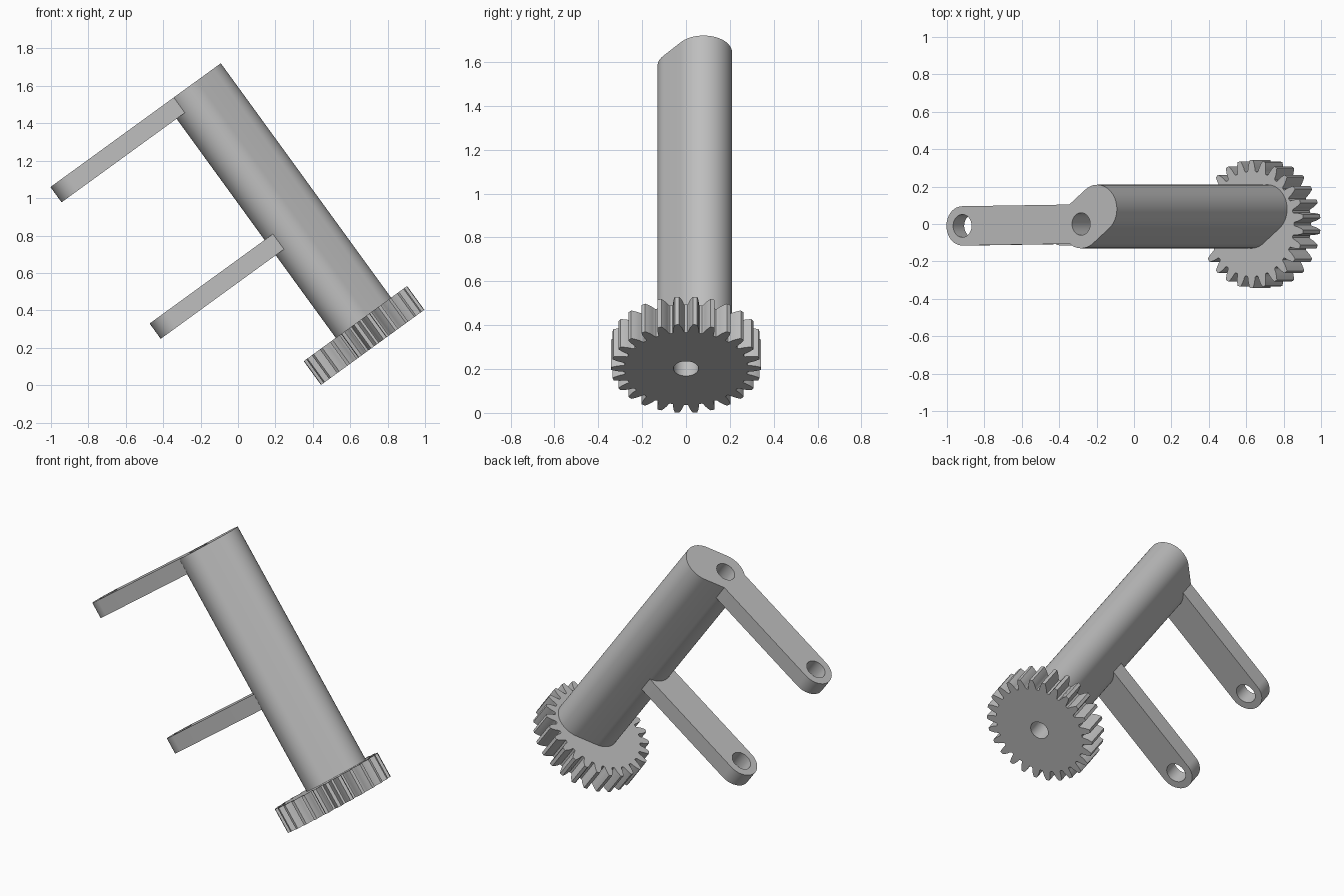
import bpy, bmesh
from math import sin, cos, pi, atan2, asin, radians, hypot
from mathutils import Matrix, Vector

cube = bpy.data.objects.get("Cube")
if cube:
    bpy.data.objects.remove(cube, do_unlink=True)

grey = bpy.data.materials.new("plain grey")
grey.use_nodes = True
colour = (0.52, 0.52, 0.52, 1)
grey.diffuse_color = colour
grey.node_tree.nodes["Principled BSDF"].inputs["Base Color"].default_value = colour

# The whole assembly leans about y, pivoting on the gear's lower centre
LEAN = Matrix.Translation((0.72, 0, 0.202)) @ Matrix.Rotation(radians(-36), 4, 'Y')

GEAR_TOP, BODY_TOP = 0.157, 1.706
BODY_R, ARM_R, BORE_R = 0.13, 0.105, 0.06
BODY_END = (0.106, 0.08)
ARM_END = (-0.785, -0.01)


def arc(centre, r, a0, a1, n=32):
    """Points along an arc, both ends included."""
    angles = [a0 + (a1 - a0) * i / n for i in range(n + 1)]
    return [(centre[0] + r * cos(a), centre[1] + r * sin(a)) for a in angles]


def circle(centre, r):
    return arc(centre, r, 0, 2 * pi, 48)[:-1]


def prism(name, outline, hole, z0, z1):
    """Extrude an outline with a round hole from z0 to z1."""
    bm = bmesh.new()
    edges = []
    for loop in (outline, hole):
        vs = [bm.verts.new((x, y, z0)) for x, y in loop]
        edges += [bm.edges.new((vs[i - 1], vs[i])) for i in range(len(vs))]
    bmesh.ops.triangle_fill(bm, edges=edges, use_beauty=True, normal=(0, 0, 1))
    top = bmesh.ops.extrude_face_region(bm, geom=bm.faces[:], use_keep_orig=True)
    moved = [g for g in top["geom"] if isinstance(g, bmesh.types.BMVert)]
    bmesh.ops.translate(bm, verts=moved, vec=Vector((0, 0, z1 - z0)))
    bmesh.ops.recalc_face_normals(bm, faces=bm.faces[:])
    mesh = bpy.data.meshes.new(name)
    bm.to_mesh(mesh)
    bm.free()
    mesh.materials.append(grey)
    ob = bpy.data.objects.new(name, mesh)
    bpy.context.collection.objects.link(ob)
    ob.matrix_world = LEAN
    bpy.ops.object.select_all(action='DESELECT')
    ob.select_set(True)
    bpy.context.view_layer.objects.active = ob
    bpy.ops.object.shade_smooth_by_angle(angle=radians(25))
    return ob


# Gear: radius and half-angle of one tooth flank, mirrored and repeated
TEETH = 26
flank = [(0.281, 0.098), (0.287, 0.084), (0.302, 0.074),
         (0.318, 0.060), (0.333, 0.042), (0.343, 0.029)]
tooth = [(r, -a) for r, a in flank] + [(r, a) for r, a in reversed(flank)]
gear_outline = []
for k in range(TEETH):
    mid = (k + 0.5) * 2 * pi / TEETH
    gear_outline += [(r * cos(mid + a), r * sin(mid + a)) for r, a in tooth]
prism("gear", gear_outline, circle((0, 0), BORE_R - 0.003), 0, GEAR_TOP)

# Long body: rounded slot section, bored along its pivot
d = atan2(BODY_END[1], BODY_END[0])
body_outline = (arc(BODY_END, BODY_R, d - pi / 2, d + pi / 2)
                + arc((0, 0), BODY_R, d + pi / 2, d + 3 * pi / 2))
prism("body", body_outline, circle((0, 0), BORE_R), GEAR_TOP, BODY_TOP)

# Two arms: round drilled tip, inner end curved to sit against the body
d = atan2(ARM_END[1], ARM_END[0])
seat = BODY_R - 0.001
b = asin(ARM_R / seat)
arm_outline = (arc(ARM_END, ARM_R, d - pi / 2, d + pi / 2)
               + arc((0, 0), seat, d + b, d - b))
for name, top in (("upper_arm", BODY_TOP), ("lower_arm", 0.804)):
    prism(name, arm_outline, circle(ARM_END, BORE_R + 0.001), top - 0.101, top)
